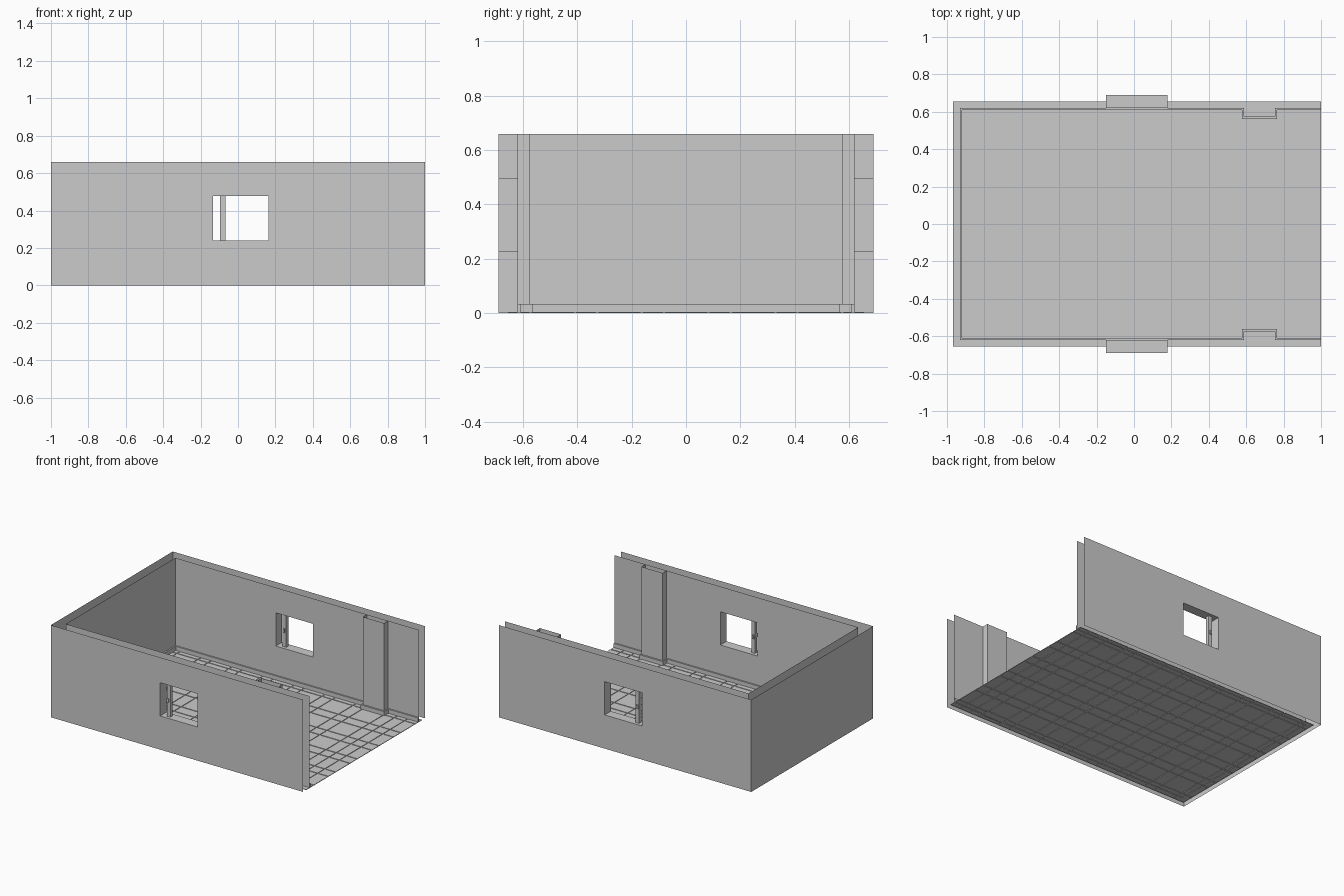
import bpy, bmesh

if "Cube" in bpy.data.objects:
    bpy.data.objects.remove(bpy.data.objects["Cube"])

H = 0.66                       # wall height
YO, YI = 0.69, 0.62            # outer and inner wall sheets
XO, XI, XR = -1.0, -0.93, 1.0
WX0, WX1, WZ0, WZ1 = -0.15, 0.178, 0.225, 0.495   # window outline

grey = bpy.data.materials.new("light_grey")
grey.diffuse_color = (0.6, 0.6, 0.6, 1)
grey.use_nodes = True
grey.node_tree.nodes["Principled BSDF"].inputs["Base Color"].default_value = grey.diffuse_color


def finish(name, bm, merge=True):
    if merge:
        bmesh.ops.remove_doubles(bm, verts=bm.verts[:], dist=1e-5)
    me = bpy.data.meshes.new(name)
    bm.to_mesh(me)
    bm.free()
    me.materials.append(grey)
    ob = bpy.data.objects.new(name, me)
    bpy.context.collection.objects.link(ob)
    return ob


def quad(bm, *pts):
    return bm.faces.new([bm.verts.new(p) for p in pts])


def box(bm, x0, x1, y0, y1, z0, z1):
    y0, y1 = min(y0, y1), max(y0, y1)
    vs = bmesh.ops.create_cube(bm, size=1)["verts"]
    for v in vs:
        v.co = (x1 if v.co.x > 0 else x0, y1 if v.co.y > 0 else y0,
                z1 if v.co.z > 0 else z0)


def wall_sheet(bm, x0, y, facing):
    """Thin wall along x with a window opening, normal towards facing y."""
    for a, b, c, d in ((x0, WX0, 0, H), (WX1, XR, 0, H),
                       (WX0, WX1, 0, WZ0), (WX0, WX1, WZ1, H)):
        pts = [(a, y, c), (b, y, c), (b, y, d), (a, y, d)]
        quad(bm, *(pts if facing < 0 else pts[::-1]))


# Outer and inner wall shells (thin sheets with an open gap between them)
outer, inner = bmesh.new(), bmesh.new()
for s in (-1, 1):
    wall_sheet(outer, XO, s * YO, s)
    wall_sheet(inner, XI, s * YI, -s)
quad(outer, (XO, YO, 0), (XO, -YO, 0), (XO, -YO, H), (XO, YO, H))
quad(inner, (XI, -YI, 0), (XI, YI, 0), (XI, YI, H), (XI, -YI, H))
finish("outer_walls", outer, False)
finish("inner_walls", inner, False)

for s, side in ((-1, "front"), (1, "back")):
    # Window frame: a four-piece ring as deep as the wall
    bm, t = bmesh.new(), 0.016
    for x0, x1, z0, z1 in ((WX0, WX1, WZ0, WZ0 + t), (WX0, WX1, WZ1 - t, WZ1),
                           (WX0, WX0 + t, WZ0 + t, WZ1 - t),
                           (WX1 - t, WX1, WZ0 + t, WZ1 - t)):
        box(bm, x0, x1, s * YI, s * YO, z0, z1)
    finish(side + "_window_frame", bm, False)

    # Sash stile and its small handle
    bm = bmesh.new()
    box(bm, -0.096, -0.068, s * 0.642, s * 0.668, WZ0 + t, WZ1 - t)
    finish(side + "_window_stile", bm)
    bm = bmesh.new()
    box(bm, -0.092, -0.078, s * 0.634, s * 0.676, 0.345, 0.372)
    finish(side + "_window_handle", bm)

    # Hollow column on the inner wall
    bm = bmesh.new()
    cx0, cx1, cy = 0.587, 0.755, 0.575
    path = [(cx0, s * YI), (cx0, s * cy), (cx1, s * cy), (cx1, s * YI)]
    for (ax, ay), (bx, by) in zip(path, path[1:]):
        pts = [(ax, ay, 0), (bx, by, 0), (bx, by, H), (ax, ay, H)]
        quad(bm, *(pts if s > 0 else pts[::-1]))
    finish(side + "_column", bm)

    # Skirting along the wall and around the column
    bm = bmesh.new()
    for x0, x1, y0, y1 in ((XI, 0.578, 0.61, YI), (0.764, XR, 0.61, YI),
                           (0.578, 0.764, 0.5625, cy),
                           (0.578, cx0, cy, YI), (cx1, 0.764, cy, YI)):
        box(bm, x0, x1, s * y0, s * y1, 0, 0.033)
    finish(side + "_skirting", bm, False)

bm = bmesh.new()
box(bm, XI, XI + 0.01, -0.61, 0.61, 0, 0.033)
finish("end_skirting", bm)


# Tiled floor: alternating wide and narrow tiles with sunken joints
def cuts(start, end, first_wide):
    out, wide = [start], first_wide
    while out[-1] + 0.1 < end:
        out.append(out[-1] + (0.164 if wide else 0.082))
        wide = not wide
    out = [c for c in out if c < end - 0.02]
    return out + [end]


def spans(lines, gap=0.004):
    """Split into (start, end, is_tile) strips."""
    res = []
    for i, (a, b) in enumerate(zip(lines, lines[1:])):
        lo = a + (gap if i else 0)
        hi = b - (gap if i < len(lines) - 2 else 0)
        res.append((lo, hi, True))
        if hi < b:
            res.append((hi, b + gap, False))
    return res


xs = cuts(-0.967, 1.0, False)
xs.insert(-1, 0.918)
ys = cuts(-0.655, 0.655, False)
bm = bmesh.new()
for x0, x1, tx in spans(xs):
    for y0, y1, ty in spans(ys):
        z = 0.004 if tx and ty else 0.0
        c = [(x0, y0), (x1, y0), (x1, y1), (x0, y1)]
        quad(bm, *[(x, y, z) for x, y in c])
        if z:                                   # tile edges
            for p, q in zip(c, c[1:] + c[:1]):
                quad(bm, (*p, 0), (*q, 0), (*q, z), (*p, z))
finish("tiled_floor", bm)
